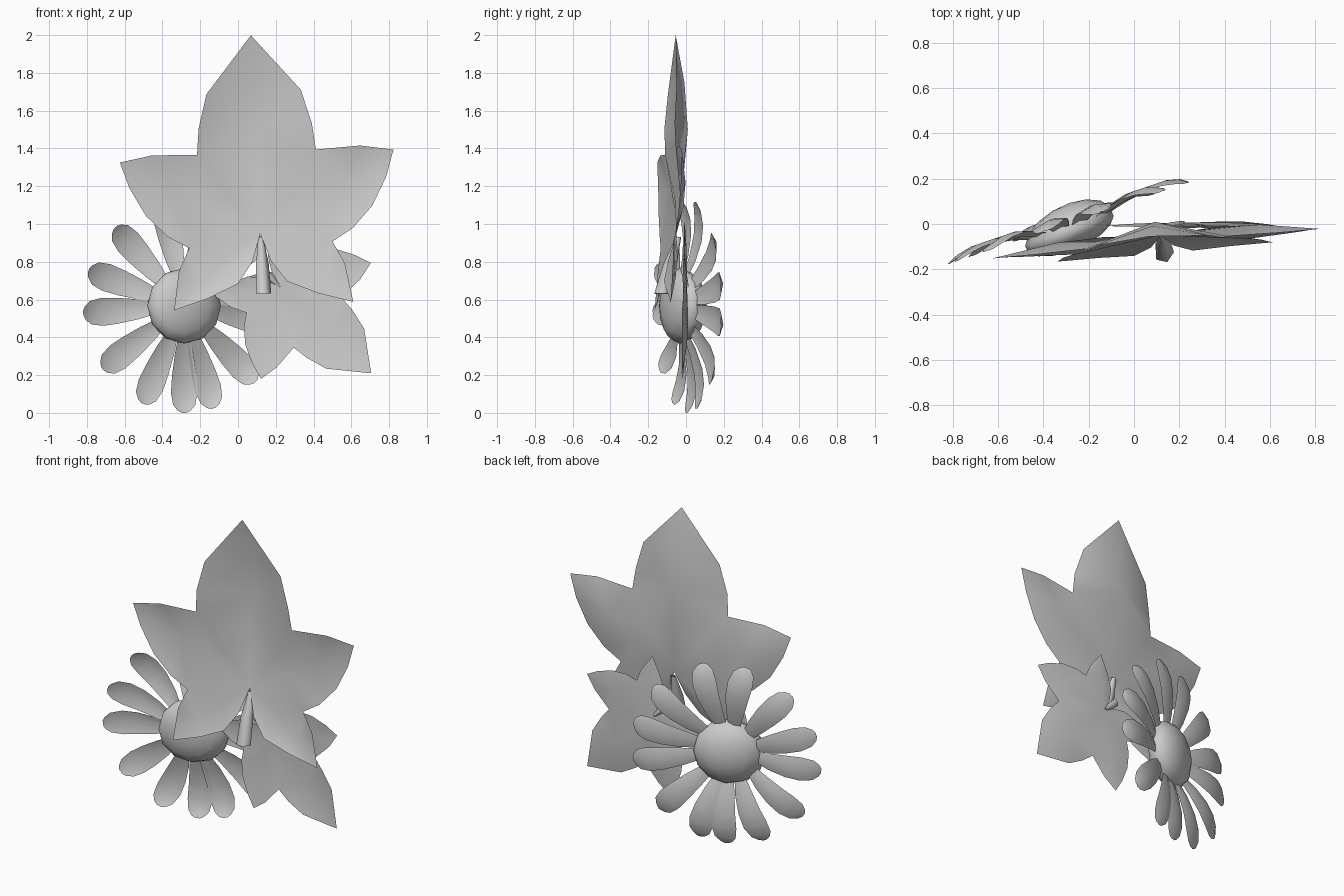
import bpy
from math import cos, sin, radians, pi

if "Cube" in bpy.data.objects:
    bpy.data.objects.remove(bpy.data.objects["Cube"])


def make(name, verts, faces):
    me = bpy.data.meshes.new(name)
    me.from_pydata(verts, [], faces)
    me.validate()
    me.polygons.foreach_set("use_smooth", [True] * len(me.polygons))
    ob = bpy.data.objects.new(name, me)
    bpy.context.collection.objects.link(ob)
    return ob


# Half of a five-lobed leaf: across, along, depth
P = {
    "C": (0, 0, -.05), "m1": (0, .3, -.012), "m2": (0, .55, .012),
    "m3": (0, .8, -.005), "T": (0, 1.05, -.05),
    "h": (.16, .2, -.045), "n1": (.315, .43, -.08),
    "e1": (.30, .57, -.085), "e2": (.25, .75, -.07),
    "s1": (.25, .13, -.035), "s2": (.45, .25, -.042), "ST": (.725, .41, -.085),
    "f1": (.55, .44, -.085), "f4": (.68, .27, -.085), "f2": (.60, .12, -.09),
    "f3": (.49, .005, -.095), "n2": (.38, -.06, -.1),
    "l1": (.17, -.12, -.06), "l2": (.33, -.25, -.085), "LT": (.475, -.385, -.125),
    "g1": (.44, -.18, -.11), "g2": (.29, -.33, -.125),
    "g3": (.13, -.26, -.13), "g4": (.05, -.15, -.1),
}
F = ["C h m1", "h n1 m2 m1", "n1 e1 m2", "m2 e1 e2 m3", "m3 e2 T",
     "C s1 h", "h s1 s2 n1", "n1 s2 f1", "s2 ST f1", "s2 f4 ST", "s2 f2 f4",
     "s2 f3 f2", "s1 n2 f3 s2", "C n2 s1",
     "C l1 n2", "l1 l2 n2", "n2 l2 g1", "l2 LT g1", "l2 g2 LT",
     "l1 g3 g2 l2", "C g4 g3 l1"]


def leaf(name, centre, size, width, depth, angle, tilt_x, tilt_z, stalk):
    cx, cy, cz = centre
    a = radians(angle)

    def place(p):
        u, v, w = p
        u *= width
        dx = size * (u * cos(a) - v * sin(a))
        dz = size * (u * sin(a) + v * cos(a))
        return (cx + dx, cy + depth * w + tilt_x * dx + tilt_z * dz, cz + dz)

    # blade: half pattern plus its mirror, sharing the midrib
    verts, faces = [], []
    ids = {}
    for side in (1, -1):
        for k, (u, v, w) in P.items():
            key = (k, side if u else 0)
            if key not in ids:
                ids[key] = len(verts)
                verts.append(place((u * side, v, w)))
        for f in F:
            idx = [ids[(k, side if P[k][0] else 0)] for k in f.split()]
            faces.append(idx if side == 1 else idx[::-1])
    make(name + "_blade", verts, faces)

    # stalk: tapered tube leaning forward
    n = 5
    rings = [(-.02, -.04, .015), (-.16, -.085, .037), (-.32, -.13, .043)]
    sv = [place((r * cos(2 * pi * i / n), v * stalk, w + r * sin(2 * pi * i / n)))
          for v, w, r in rings for i in range(n)]
    sf = [(j * n + i, j * n + (i + 1) % n, (j + 1) * n + (i + 1) % n, (j + 1) * n + i)
          for j in range(2) for i in range(n)]
    make(name + "_stalk", sv, sf)


leaf("large_leaf", (.118, 0, .95), 1.0, 1.0, 1.0, 2.7, .09, 0, 1)
leaf("small_leaf", (.225, .022, .665), .63, .925, .33, -133.5, -.03, .03, .7)

# Daisy facing the back, turned about the vertical
FX, FY, FZ, SLOPE = -.285, -.032, .567, .34

# Flower centre: flattened ball
bpy.ops.mesh.primitive_uv_sphere_add(segments=12, ring_count=8, radius=1,
                                     location=(FX, FY, FZ))
ball = bpy.context.object
ball.name = "flower_centre"
for v in ball.data.vertices:
    x, y, z = v.co
    depth = .125 if z > 0 else .09
    v.co = (.195 * x, depth * z + SLOPE * .195 * x, .2 * y)
ball.data.flip_normals()
bpy.ops.object.shade_smooth()

# Petals: distance, half width, lift
PROFILE = [(.15, .03, .02), (.26, .053, .058), (.37, .068, .08),
           (.46, .074, .08), (.525, .062, .064), (.555, .036, .047), (.567, .012, .039)]
ANGLES = [13, 40, 75, 102, 133, 161, 184, 216, 246, 270, 287, 315, 349]
for n, deg in enumerate(ANGLES):
    a = radians(deg)
    verts, faces = [], []
    for r, hw, lift in PROFILE:
        for t in (-1, 0, 1):
            X = .945 * (r * cos(a) - t * hw * sin(a))
            Z = r * sin(a) + t * hw * cos(a)
            cup = -.25 * hw * abs(t)
            verts.append((FX + X, FY + SLOPE * X + lift + cup, FZ + Z))
    for j in range(len(PROFILE) - 1):
        for i in range(2):
            b = 3 * j + i
            faces.append((b, b + 1, b + 4, b + 3))
    make("petal_%02d" % (n + 1), verts, faces)
